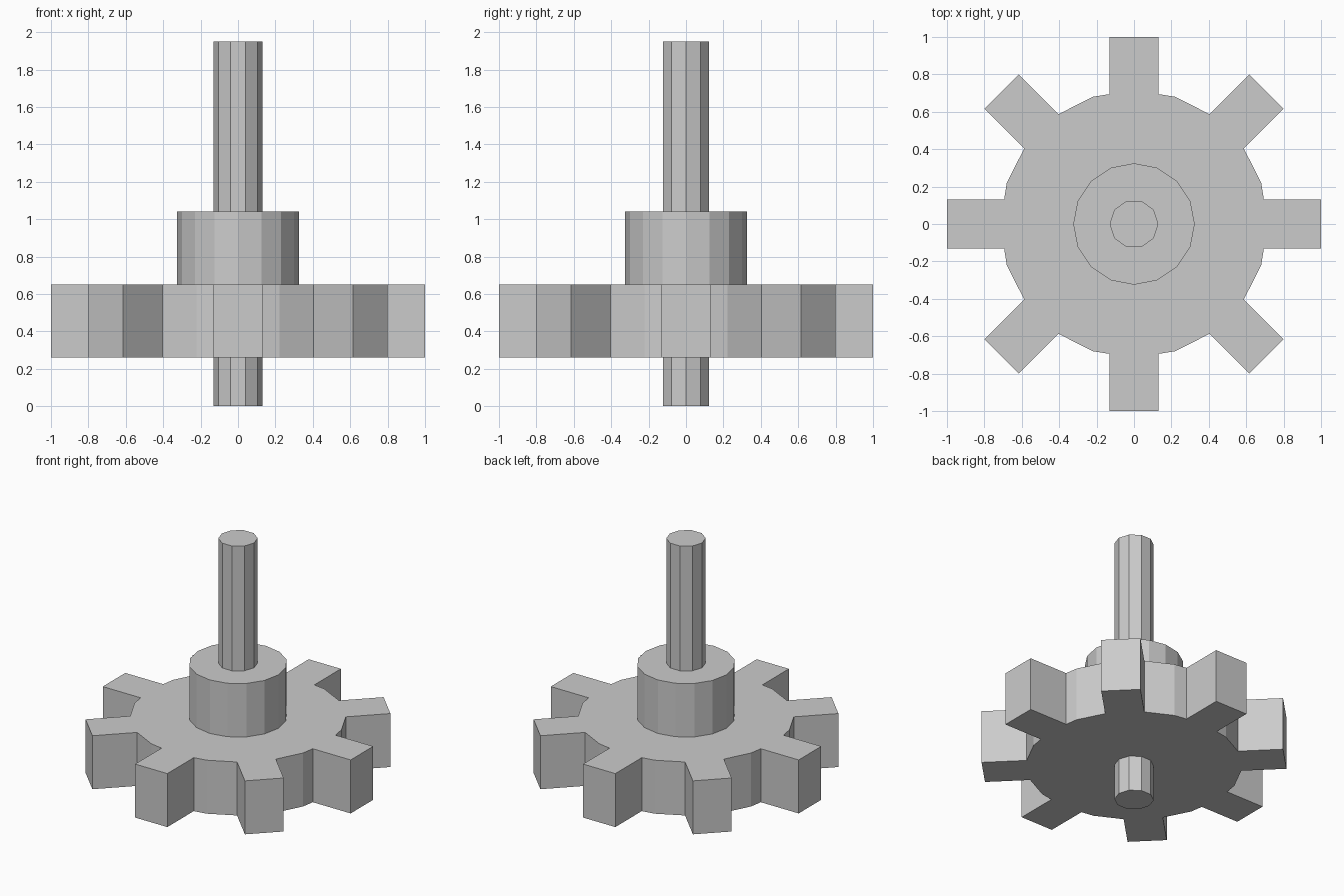
import bpy, bmesh
from math import pi, cos, sin, radians

if "Cube" in bpy.data.objects:
    bpy.data.objects.remove(bpy.data.objects["Cube"])


def prism(name, outline, z0, z1):
    """Extrude a closed flat outline from z0 up to z1."""
    bm = bmesh.new()
    face = bm.faces.new([bm.verts.new((x, y, z0)) for x, y in outline])
    top = bmesh.ops.extrude_face_region(bm, geom=[face])["geom"]
    verts = [g for g in top if isinstance(g, bmesh.types.BMVert)]
    bmesh.ops.translate(bm, verts=verts, vec=(0, 0, z1 - z0))
    bmesh.ops.recalc_face_normals(bm, faces=bm.faces)
    mesh = bpy.data.meshes.new(name)
    bm.to_mesh(mesh)
    bm.free()
    obj = bpy.data.objects.new(name, mesh)
    bpy.context.collection.objects.link(obj)
    return obj


def ring(radius, sides):
    return [(radius * cos(2 * pi * i / sides), radius * sin(2 * pi * i / sides))
            for i in range(sides)]


def gear_outline(body_r=0.715, sides=20, tip_r=1.0, half_w=0.13):
    """Eight square teeth standing on a 20-sided disc."""
    apothem = body_r * cos(pi / sides)
    pts = []
    for i in range(8):
        a = i * pi / 4
        # angle from the tooth axis to the disc facet its flank meets
        d = radians(18 if i % 2 else 9)
        root = (apothem - half_w * sin(d)) / cos(d)
        for r, w in ((root, -half_w), (tip_r, -half_w), (tip_r, half_w), (root, half_w)):
            pts.append((r * cos(a) - w * sin(a), r * sin(a) + w * cos(a)))
        # the one disc corner left visible before the next tooth
        corner = a + radians(27 if i % 2 else 18)
        pts.append((body_r * cos(corner), body_r * sin(corner)))
    return pts


# Toothed wheel, collar above it, and the axle through both
prism("gear_wheel", gear_outline(), 0.26, 0.65)
prism("hub_collar", ring(0.325, 16), 0.65, 1.04)
prism("axle", ring(0.13, 10), 0.0, 1.95)
